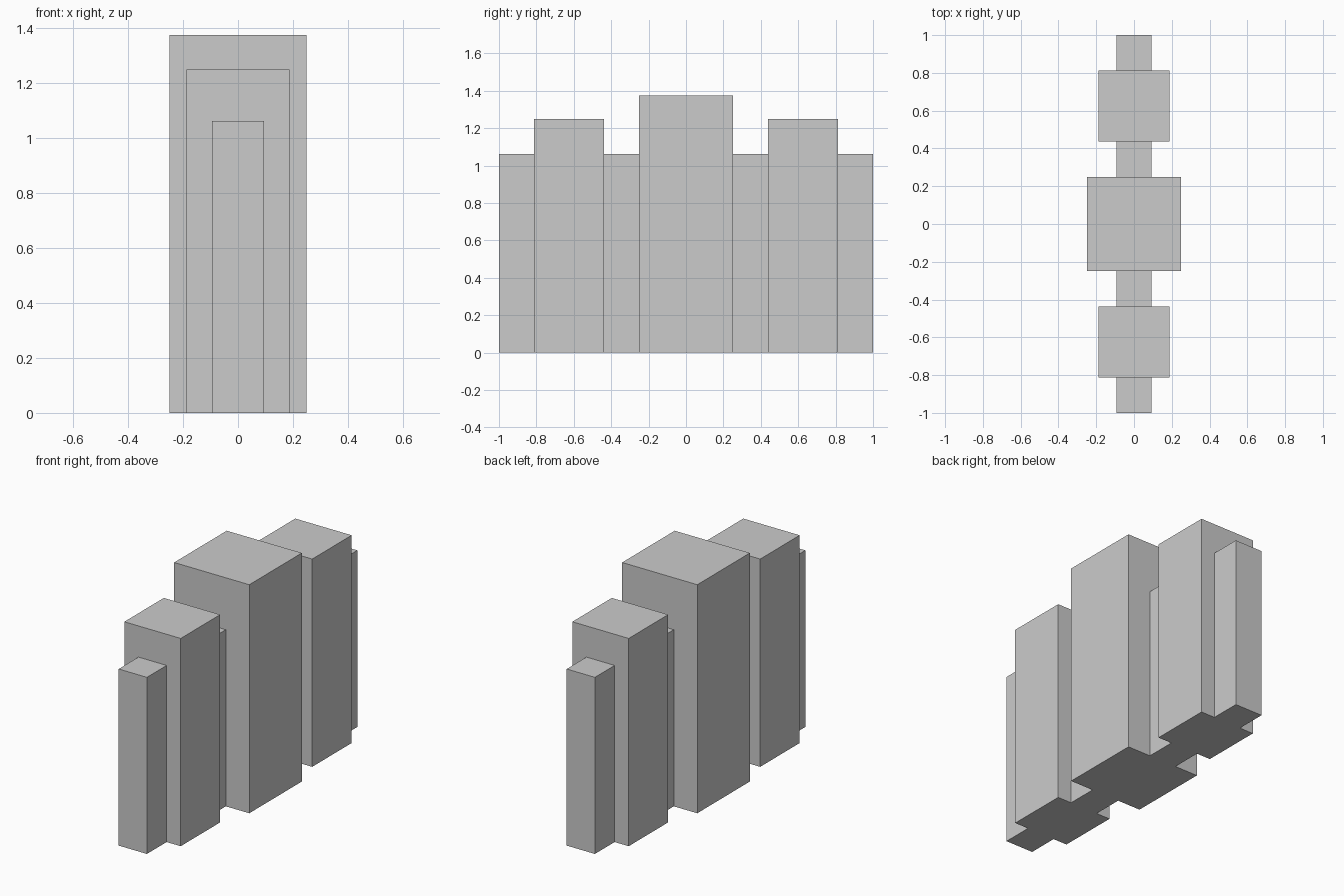
import bpy
import bmesh
from mathutils import Matrix

if "Cube" in bpy.data.objects:
    bpy.data.objects.remove(bpy.data.objects["Cube"])


def block(name, width, y0, y1, height):
    """Square-edged block standing on the ground, spanning y0 to y1."""
    bm = bmesh.new()
    bmesh.ops.create_cube(bm, size=1.0)
    bm.transform(Matrix.Translation((0, (y0 + y1) / 2, height / 2))
                 @ Matrix.Diagonal((width, y1 - y0, height, 1)))
    mesh = bpy.data.meshes.new(name)
    bm.to_mesh(mesh)
    bm.free()
    obj = bpy.data.objects.new(name, mesh)
    bpy.context.collection.objects.link(obj)
    return obj


# Tall central pillar
block("centre_pillar", 0.5, -0.25, 0.25, 1.375)

# Thin walls and side pillars, repeated on both ends
SIDE_PARTS = [
    ("inner_wall", 0.1875, 0.25, 0.4375, 1.0625),
    ("side_pillar", 0.375, 0.4375, 0.8125, 1.25),
    ("end_wall", 0.1875, 0.8125, 1.0, 1.0625),
]
for name, width, near, far, height in SIDE_PARTS:
    block(name + "_front", width, -far, -near, height)
    block(name + "_back", width, near, far, height)
